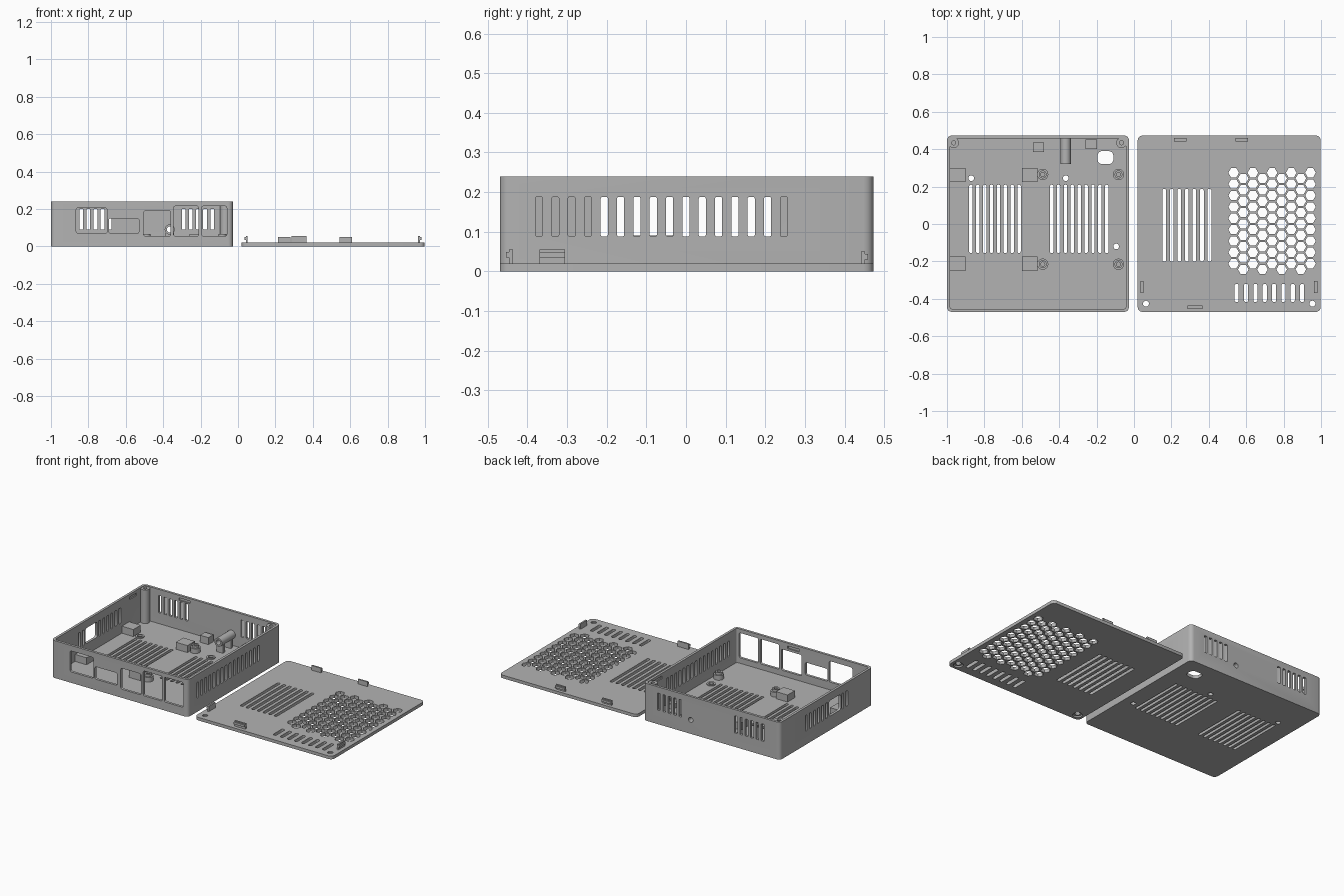
import bpy, bmesh, math

if "Cube" in bpy.data.objects:
    bpy.data.objects.remove(bpy.data.objects["Cube"])

grey = bpy.data.materials.new("plain_grey")
grey.diffuse_color = (0.45, 0.45, 0.45, 1)
grey.use_nodes = True
grey.node_tree.nodes["Principled BSDF"].inputs["Base Color"].default_value = grey.diffuse_color


def rrect(u0, u1, v0, v1, r=0.0, n=4):
    """Outline of a rectangle with rounded corners."""
    if r <= 0:
        return [(u0, v0), (u1, v0), (u1, v1), (u0, v1)]
    corners = [(u1 - r, v1 - r), (u0 + r, v1 - r), (u0 + r, v0 + r), (u1 - r, v0 + r)]
    return [(cu + r * math.cos(a), cv + r * math.sin(a))
            for k, (cu, cv) in enumerate(corners)
            for a in [(k + i / n) * math.pi / 2 for i in range(n + 1)]]


def ngon(u, v, r, n=24):
    return [(u + r * math.cos(2 * math.pi * i / n), v + r * math.sin(2 * math.pi * i / n))
            for i in range(n)]


def place(u, v, w, axis):
    return {'x': (w, u, v), 'y': (u, w, v), 'z': (u, v, w)}[axis]


def prism(bm, pts, a, b, axis='z', hole=None):
    """Extrude an outline from a to b; an optional matching hole makes it a tube."""
    def loop(p, w):
        return [bm.verts.new(place(u, v, w, axis)) for u, v in p]
    lo, hi, n = loop(pts, a), loop(pts, b), len(pts)
    if hole:
        ilo, ihi = loop(hole, a), loop(hole, b)
    else:
        bm.faces.new(lo)
        bm.faces.new(hi)
    for i in range(n):
        j = (i + 1) % n
        bm.faces.new((lo[i], lo[j], hi[j], hi[i]))
        if hole:
            bm.faces.new((ilo[i], ilo[j], ihi[j], ihi[i]))
            bm.faces.new((lo[i], lo[j], ilo[j], ilo[i]))
            bm.faces.new((hi[i], hi[j], ihi[j], ihi[i]))


def make(name, bm):
    bmesh.ops.recalc_face_normals(bm, faces=bm.faces[:])
    me = bpy.data.meshes.new(name)
    bm.to_mesh(me)
    bm.free()
    ob = bpy.data.objects.new(name, me)
    bpy.context.collection.objects.link(ob)
    return ob


def solid(name, *args, **kw):
    bm = bmesh.new()
    prism(bm, *args, **kw)
    return make(name, bm)


def cut(ob, bm):
    """Subtract the shapes in bm from the object and drop the cutter."""
    cutter = make("cutter", bm)
    cutter.hide_render = True
    mod = ob.modifiers.new("cut", 'BOOLEAN')
    mod.operation, mod.solver, mod.object = 'DIFFERENCE', 'EXACT', cutter
    bpy.context.view_layer.update()
    me = bpy.data.meshes.new_from_object(ob.evaluated_get(bpy.context.evaluated_depsgraph_get()))
    ob.modifiers.clear()
    ob.data = me
    bpy.data.objects.remove(cutter)


# ---- case shell ----
X0, X1, Y0, Y1, H, T = -1.0, -0.027, -0.47, 0.473, 0.24, 0.016
case = solid("case_shell", rrect(X0, X1, Y0, Y1, 0.025), 0, H)
c = bmesh.new()
prism(c, rrect(X0 + T, X1 - T, Y0 + T, Y1 - T, 0.012), 0.02, H + 0.1)
cut(case, c)

c = bmesh.new()
# floor vents, cable hole and screw holes
for x0, n in ((-0.872, 8), (-0.440, 9)):
    for i in range(n):
        x = x0 + 0.0368 * i
        prism(c, rrect(x - 0.009, x + 0.009, -0.155, 0.21, 0.007, 3), -0.05, 0.05)
prism(c, rrect(-0.195, -0.11, 0.32, 0.39, 0.025), -0.05, 0.05)
SCREWS = [(-0.87, 0.245), (-0.365, 0.245), (-0.095, -0.12)]
for x, y in SCREWS:
    prism(c, ngon(x, y, 0.015), -0.05, 0.05)
# front connector openings
for u0, u1, v0, v1 in ((-0.865, -0.70, 0.07, 0.205), (-0.69, -0.53, 0.07, 0.15),
                       (-0.505, -0.36, 0.055, 0.19), (-0.345, -0.21, 0.055, 0.215),
                       (-0.195, -0.06, 0.055, 0.215)):
    prism(c, rrect(u0, u1, v0, v1, 0.01), Y0 - 0.05, Y0 + 0.03, 'y')
# back vents and round hole
for x0, n in ((-0.876, 6), (-0.29, 5)):
    for i in range(n):
        x = x0 + 0.038 * i
        prism(c, rrect(x - 0.01, x + 0.01, 0.09, 0.2, 0.004, 2), Y1 - 0.03, Y1 + 0.05, 'y')
TUBE = (-0.365, 0.09)
prism(c, ngon(*TUBE, 0.016), Y1 - 0.03, Y1 + 0.05, 'y')
# side vents, with one larger opening on the left
for i in range(16):
    y = -0.371 + 0.0412 * i
    slot = rrect(y - 0.009, y + 0.009, 0.088, 0.188, 0.004, 2)
    prism(c, slot, X1 - 0.03, X1 + 0.02, 'x')
    if 4 <= i <= 14 and i not in (6, 7, 8):
        prism(c, slot, X0 - 0.05, X0 + 0.03, 'x')
prism(c, rrect(-0.145, -0.025, 0.09, 0.19, 0.015), X0 - 0.05, X0 + 0.03, 'x')
# shallow clip pockets inside the walls
prism(c, rrect(-0.485, -0.405, 0.205, 0.222), Y0 + 0.009, Y0 + 0.03, 'y')
prism(c, rrect(-0.74, -0.66, 0.208, 0.224), Y1 - 0.03, Y1 - 0.009, 'y')
prism(c, rrect(0.305, 0.375, 0.205, 0.222), X0 + 0.009, X0 + 0.03, 'x')
prism(c, rrect(0.305, 0.375, 0.205, 0.222), X1 - 0.03, X1 - 0.009, 'x')
cut(case, c)

# ---- fittings on the case floor ----
for x in (-0.964, -0.067):
    solid("corner_post", ngon(x, 0.434, 0.028), 0.015, 0.236, hole=ngon(x, 0.434, 0.011))
for x in (-0.488, -0.083):
    for y in (0.265, -0.215):
        solid("standoff", ngon(x, y, 0.03), 0.015, 0.05, hole=ngon(x, y, 0.011))
        solid("standoff_tip", ngon(x, y, 0.021), 0.045, 0.065, hole=ngon(x, y, 0.011))
for x, y in SCREWS:
    solid("screw_ring", ngon(x, y, 0.026), 0.015, 0.027, hole=ngon(x, y, 0.015))
for x in (-0.985, -0.60):
    for y in (0.225, -0.25):
        solid("support_block", rrect(x, x + 0.083, y, y + 0.075), 0.015, 0.065)
solid("rear_block_left", rrect(-0.54, -0.48, 0.385, 0.435), 0.015, 0.065)
solid("rear_block_right", rrect(-0.26, -0.197, 0.40, 0.452), 0.015, 0.065)

# button guide tube on two saddles
solid("guide_tube", ngon(*TUBE, 0.027), 0.32, Y1 - 0.012, 'y', hole=ngon(*TUBE, 0.016))
for y in (0.335, 0.415):
    solid("tube_saddle", rrect(-0.388, -0.342, 0.015, 0.071), y, y + 0.02, 'y')

# ---- lid ----
lid = solid("lid", rrect(0.02, 0.998, -0.47, 0.473, 0.025), 0, 0.02)
c = bmesh.new()
for i in range(7):
    x = 0.162 + 0.0402 * i
    prism(c, rrect(x - 0.01, x + 0.01, -0.2, 0.188, 0.008, 3), -0.05, 0.05)
for i in range(8):
    x = 0.549 + 0.05 * i
    prism(c, rrect(x - 0.011, x + 0.011, -0.417, -0.32, 0.009, 3), -0.05, 0.05)
# honeycomb fan grille
for col in range(9):
    for row in range(9):
        y = 0.274 - 0.0608 * (row + 0.5 * (col % 2))
        prism(c, ngon(0.533 + 0.0513 * col, y, 0.0285, 6), -0.05, 0.05)
LID_SCREWS = [(0.064, -0.426), (0.954, -0.426)]
for x, y in LID_SCREWS:
    prism(c, ngon(x, y, 0.016), -0.05, 0.05)
cut(lid, c)
# screw head recesses underneath
c = bmesh.new()
for x, y in LID_SCREWS:
    prism(c, ngon(x, y, 0.028), -0.05, 0.01)
cut(lid, c)

# ---- lid clips: a thin tab with a small hook facing outward ----
def clip(axis, u0, u1, w, out, top):
    for part, a, b, z0, z1 in (("clip_tab", w - 0.005, w + 0.005, 0.015, top),
                               ("clip_hook", w, w + out * 0.012, top - 0.02, top - 0.006)):
        solid(part, rrect(u0, u1, z0, z1), min(a, b), max(a, b), axis)


clip('y', 0.213, 0.28, 0.447, 1, 0.05)
clip('y', 0.543, 0.61, 0.447, 1, 0.05)
clip('y', 0.287, 0.365, -0.442, -1, 0.055)
clip('x', -0.37, -0.305, 0.047, -1, 0.055)
clip('x', -0.37, -0.305, 0.968, 1, 0.055)

# ---- colour and shading ----
for ob in bpy.context.collection.objects:
    ob.data.materials.clear()
    ob.data.materials.append(grey)
    ob.select_set(True)
    bpy.context.view_layer.objects.active = ob
bpy.ops.object.shade_smooth_by_angle(angle=math.radians(35))
